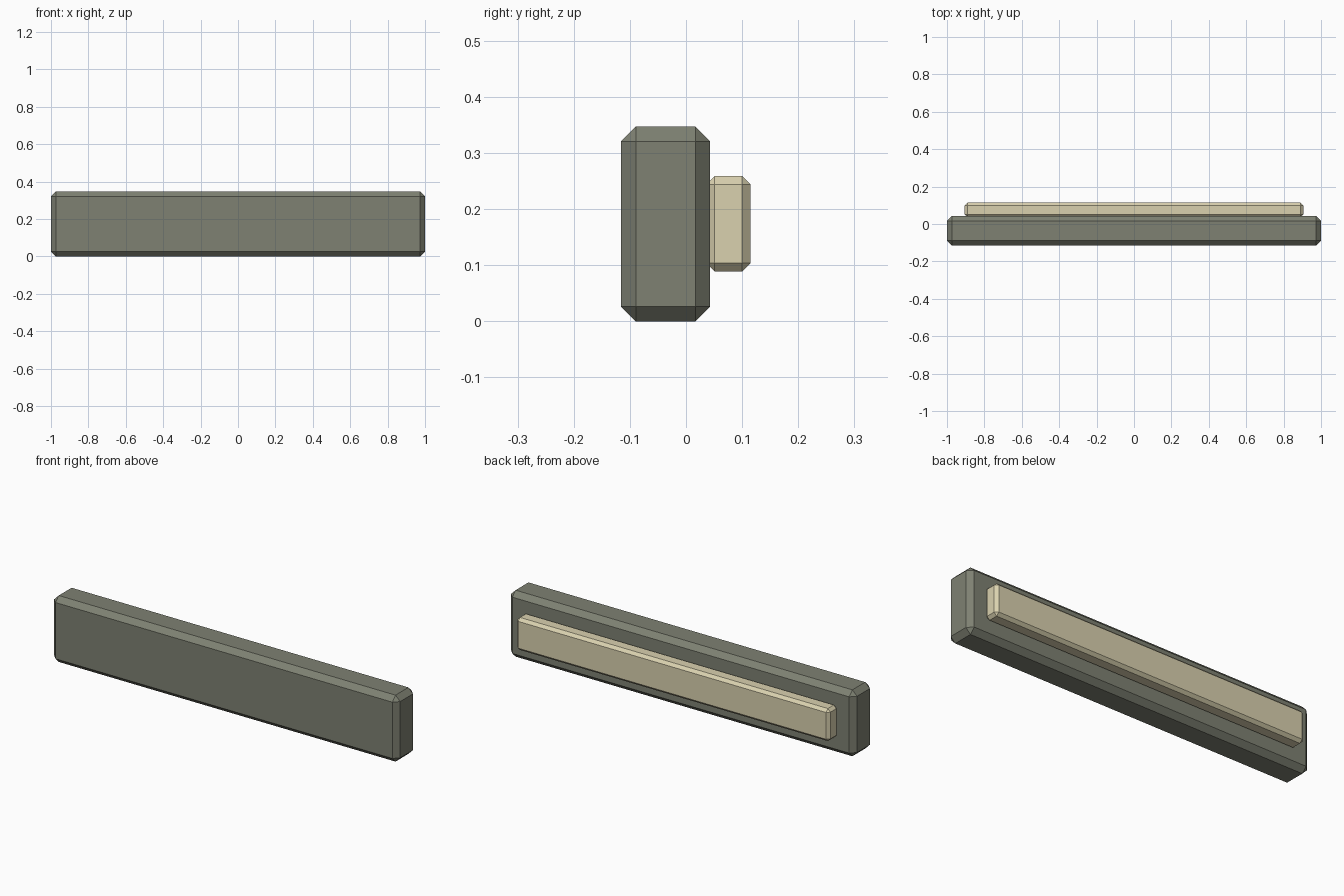
import bpy

cube = bpy.data.objects.get("Cube")
if cube:
    bpy.data.objects.remove(cube, do_unlink=True)


def material(name, rgb):
    mat = bpy.data.materials.new(name)
    mat.use_nodes = True
    mat.diffuse_color = (*rgb, 1)
    mat.node_tree.nodes["Principled BSDF"].inputs["Base Color"].default_value = (*rgb, 1)
    return mat


def chamfered_bar(name, low, high, chamfer, mat):
    """Box between two corners with flat chamfered edges."""
    bpy.ops.mesh.primitive_cube_add(
        size=1, location=[(a + b) / 2 for a, b in zip(low, high)])
    bar = bpy.context.object
    bar.name = name
    bar.scale = [b - a for a, b in zip(low, high)]
    bpy.ops.object.transform_apply(location=False, rotation=False, scale=True)
    bar.data.materials.append(mat)
    bevel = bar.modifiers.new("chamfer", "BEVEL")
    bevel.width = chamfer
    bevel.segments = 1
    return bar


olive_grey = material("olive grey", (0.21, 0.22, 0.17))
pale_cream = material("pale cream", (0.70, 0.64, 0.43))

# Main bar, with the strip sunk slightly into its back
chamfered_bar("main_bar", (-1, -0.116, 0), (1, 0.043, 0.347), 0.0265, olive_grey)
chamfered_bar("back_strip", (-0.905, 0.036, 0.089), (0.905, 0.115, 0.259), 0.015, pale_cream)
